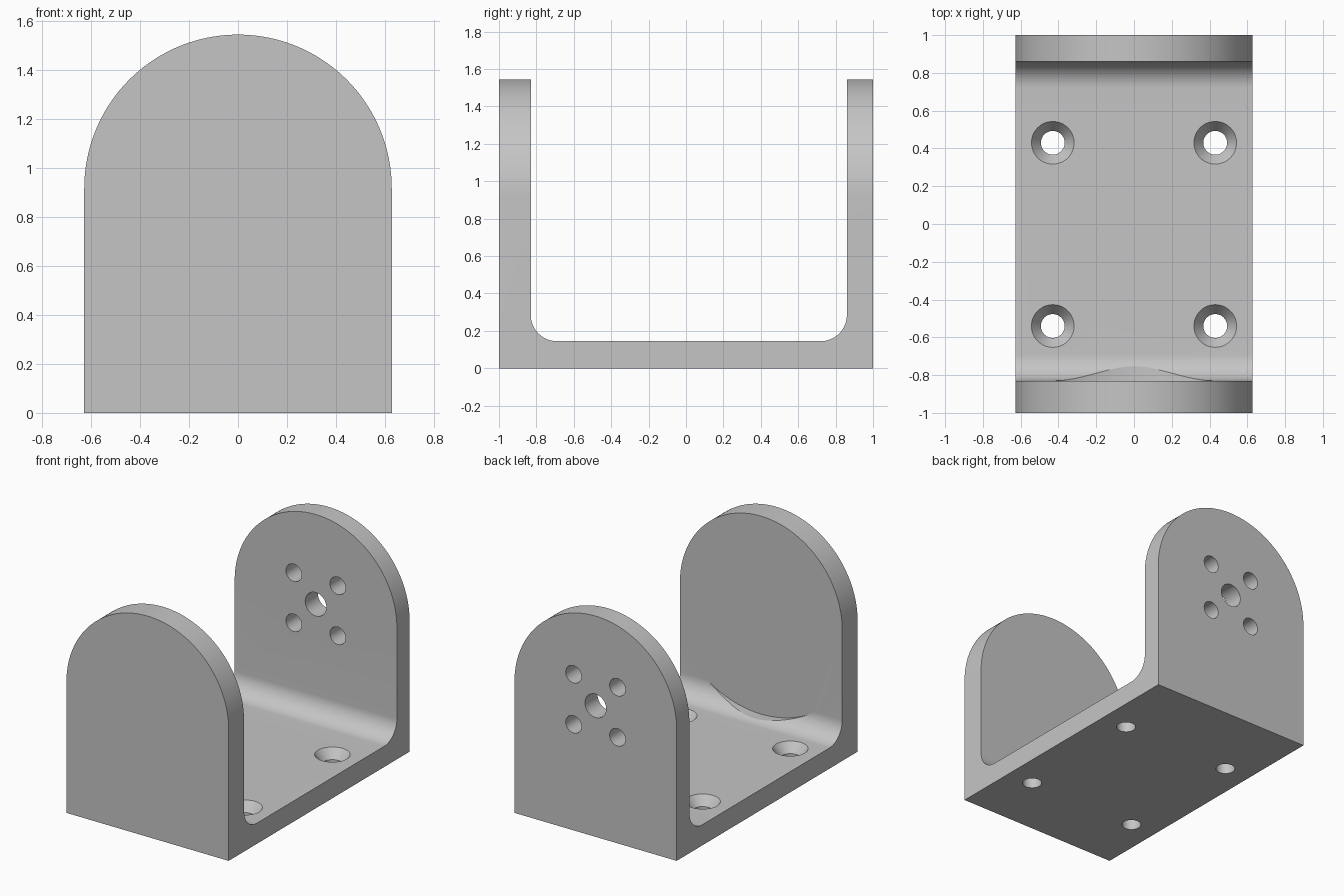
import bpy, bmesh, math
from mathutils import Vector, Matrix

if "Cube" in bpy.data.objects:
    bpy.data.objects.remove(bpy.data.objects["Cube"])

HALF_W, ARC_Z = 0.628, 0.917        # plate half width, arch centre height
FRONT_IN, BACK_IN = -0.83, 0.86     # inner faces of the two upright plates
FLOOR, FILLET = 0.145, 0.14
TOP = ARC_Z + HALF_W

grey = bpy.data.materials.new("grey")
grey.diffuse_color = (0.56, 0.56, 0.56, 1)
grey.use_nodes = True
grey.node_tree.nodes["Principled BSDF"].inputs["Base Color"].default_value = grey.diffuse_color


def finish(name, bm):
    bmesh.ops.recalc_face_normals(bm, faces=bm.faces)
    me = bpy.data.meshes.new(name)
    bm.to_mesh(me)
    bm.free()
    me.materials.append(grey)
    ob = bpy.data.objects.new(name, me)
    bpy.context.collection.objects.link(ob)
    return ob


def extrude(name, pts, vec):
    bm = bmesh.new()
    face = bm.faces.new([bm.verts.new(p) for p in pts])
    new = bmesh.ops.extrude_face_region(bm, geom=[face])["geom"]
    verts = [g for g in new if isinstance(g, bmesh.types.BMVert)]
    bmesh.ops.translate(bm, vec=vec, verts=verts)
    return finish(name, bm)


def arc(cx, cy, r, a0, a1, n):
    return [(cx + r * math.cos(math.radians(a0 + (a1 - a0) * i / n)),
             cy + r * math.sin(math.radians(a0 + (a1 - a0) * i / n)))
            for i in range(n + 1)]


def lathe(name, rings, loc, along_y=False, n=48):
    """Closed round cutter from (radius, height) rings."""
    bm = bmesh.new()
    loops = [[bm.verts.new((r * math.cos(2 * math.pi * i / n),
                            r * math.sin(2 * math.pi * i / n), h))
              for i in range(n)] for r, h in rings]
    for a, b in zip(loops, loops[1:]):
        for i in range(n):
            j = (i + 1) % n
            bm.faces.new((a[i], a[j], b[j], b[i]))
    bm.faces.new(loops[0])
    bm.faces.new(loops[-1])
    if along_y:
        bm.transform(Matrix.Rotation(math.radians(-90), 4, 'X'))
    bm.transform(Matrix.Translation(Vector(loc)))
    return finish(name, bm)


def cut(target, tool, op='DIFFERENCE'):
    mod = target.modifiers.new(tool.name, 'BOOLEAN')
    mod.operation, mod.solver, mod.object = op, 'EXACT', tool
    bpy.context.view_layer.objects.active = target
    bpy.ops.object.modifier_apply(modifier=mod.name)
    bpy.data.objects.remove(tool, do_unlink=True)


# U-shaped side profile with filleted inner corners
side = [(-1, TOP + 0.1), (-1, 0), (1, 0), (1, TOP + 0.1), (BACK_IN, TOP + 0.1)]
side += arc(BACK_IN - FILLET, FLOOR + FILLET, FILLET, 0, -90, 16)
side += arc(FRONT_IN + FILLET, FLOOR + FILLET, FILLET, 270, 180, 16)
side += [(FRONT_IN, TOP + 0.1)]
bracket = extrude("bracket", [(-HALF_W, y, z) for y, z in side], (2 * HALF_W, 0, 0))

# Arched outline of the upright plates
arch = [(-HALF_W, -0.1), (HALF_W, -0.1)] + arc(0, ARC_Z, HALF_W, 0, 180, 96)
cut(bracket, extrude("arch_outline", [(x, -1.2, z) for x, z in arch], (0, 2.4, 0)),
    'INTERSECT')

# Round clearance pocket that trims the front fillet
cut(bracket, lathe("clearance_pocket", [(0.757, FRONT_IN), (0.757, -0.5)],
                   (0, 0, ARC_Z), True, 144))

# Countersunk mounting holes in the floor
for x in (-0.43, 0.43):
    for y in (-0.54, 0.43):
        cut(bracket, lathe("floor_hole", [(0.063, -0.1), (0.063, FLOOR - 0.065),
                                          (0.113, FLOOR), (0.113, FLOOR + 0.05)],
                           (x, y, 0)))

# Shaft hole and four screw holes through the back plate
holes = [(0, 0, 0.082)] + [(sx * 0.17, sz * 0.175, 0.061)
                           for sx in (-1, 1) for sz in (-1, 1)]
for x, z, r in holes:
    cut(bracket, lathe("plate_hole", [(r, 0.75), (r, 1.1)], (x, 0, ARC_Z + z), True))

# Smooth curved surfaces, keep crisp edges
bpy.ops.object.select_all(action='DESELECT')
bracket.select_set(True)
bpy.context.view_layer.objects.active = bracket
bpy.ops.object.shade_smooth_by_angle(angle=math.radians(25))
